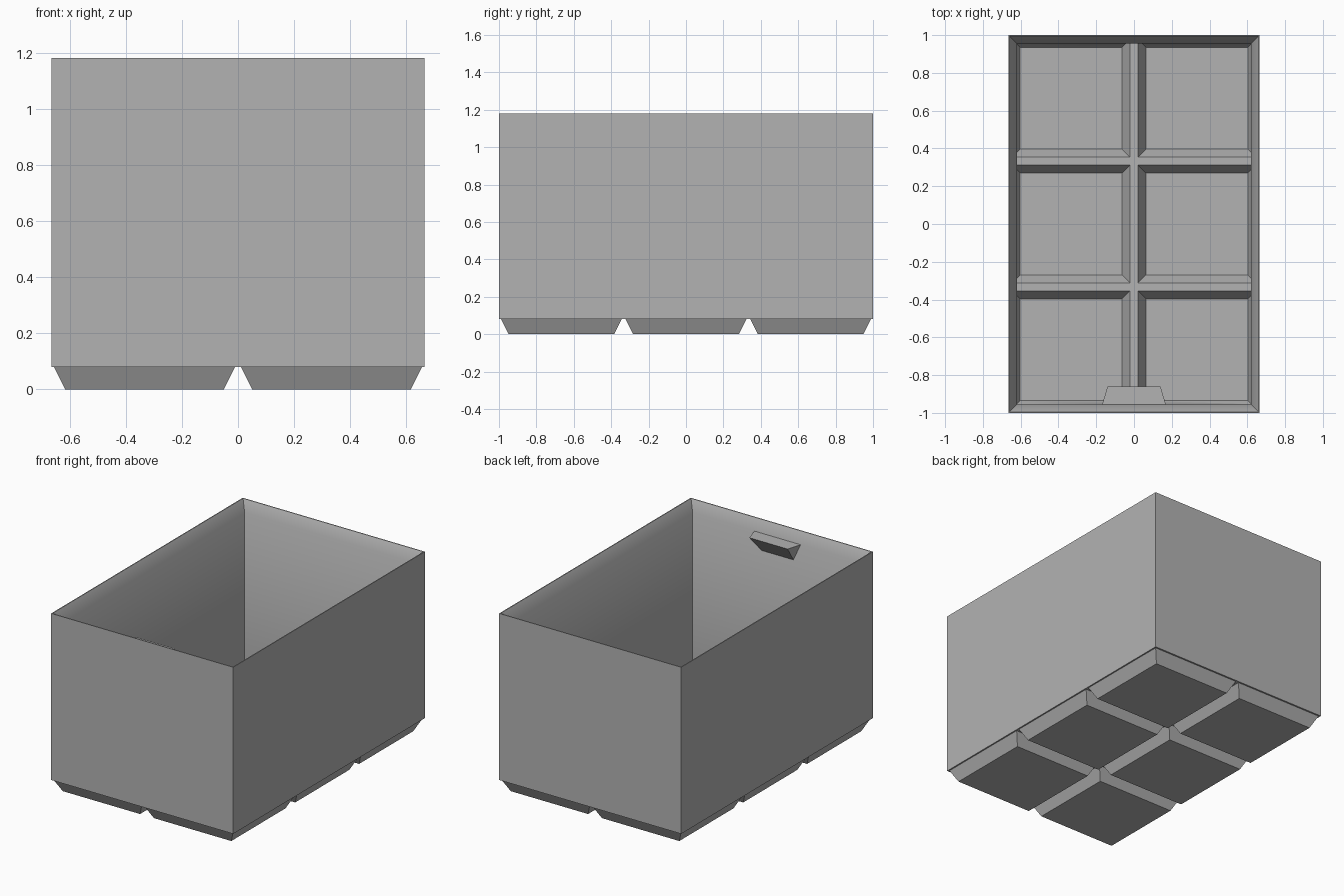
import bpy, bmesh, math
from mathutils import Vector

if "Cube" in bpy.data.objects:
    bpy.data.objects.remove(bpy.data.objects["Cube"])

PITCH = 2 / 3                      # size of one foot cell
HX, HY = 0.665, 1.0                # outer half sizes
WALL = 0.045
BASE, LIP, TOP = 0.08, 1.11, 1.18  # heights of body bottom, lip and rim
RIB = 0.10                         # height of the floor ribs

grey = bpy.data.materials.new("plain grey")
grey.use_nodes = True
COLOUR = (0.45, 0.45, 0.45, 1)
grey.diffuse_color = COLOUR
grey.node_tree.nodes["Principled BSDF"].inputs["Base Color"].default_value = COLOUR


def loft(bm, rings, cx=0, cy=0):
    """Closed solid through stacked rectangles (half x, half y, z)."""
    loops = []
    for hx, hy, z in rings:
        corners = ((-hx, -hy), (hx, -hy), (hx, hy), (-hx, hy))
        loops.append([bm.verts.new((cx + x, cy + y, z)) for x, y in corners])
    bm.faces.new(loops[0][::-1])
    bm.faces.new(loops[-1])
    for a, b in zip(loops, loops[1:]):
        for i in range(4):
            j = (i + 1) % 4
            bm.faces.new((a[i], a[j], b[j], b[i]))


def make(name, bm):
    bmesh.ops.recalc_face_normals(bm, faces=bm.faces)
    mesh = bpy.data.meshes.new(name)
    bm.to_mesh(mesh)
    bm.free()
    mesh.materials.append(grey)
    obj = bpy.data.objects.new(name, mesh)
    bpy.context.collection.objects.link(obj)
    return obj


def solid(name, rings):
    bm = bmesh.new()
    loft(bm, rings)
    return make(name, bm)


def cells(name, profile, clip=False):
    """One lofted block per cell in a two by three layout."""
    bm = bmesh.new()
    for cx in (-PITCH / 2, PITCH / 2):
        for cy in (-PITCH, 0, PITCH):
            loft(bm, [(h, h, z) for h, z in profile], cx, cy)
    if clip:
        for axis, limit in ((Vector((1, 0, 0)), HX - WALL), (Vector((0, 1, 0)), HY - WALL)):
            for n in (axis, -axis):
                bmesh.ops.bisect_plane(bm, geom=bm.verts[:] + bm.edges[:] + bm.faces[:],
                                       plane_co=n * limit, plane_no=n, clear_outer=True)
                bmesh.ops.holes_fill(bm, edges=[e for e in bm.edges if e.is_boundary])
    return make(name, bm)


def boolean(target, other, operation):
    mod = target.modifiers.new(other.name, "BOOLEAN")
    mod.operation, mod.solver, mod.object = operation, "EXACT", other
    bpy.context.view_layer.objects.active = target
    bpy.ops.object.modifier_apply(modifier=mod.name)
    bpy.data.objects.remove(other)


# Body with tapered feet
body = solid("bin_body", [(HX, HY, BASE), (HX, HY, TOP)])
boolean(body, cells("feet", [(0.2825, 0), (0.3225, BASE), (0.3225, BASE + 0.01)]), "UNION")

# Inside space, flaring out at the stacking lip
ix, iy = HX - WALL, HY - WALL
boolean(body, solid("cavity", [(ix, iy, RIB), (ix, iy, LIP),
                               (HX - 0.006, HY - 0.006, TOP), (HX - 0.006, HY - 0.006, TOP + 0.1)]),
        "DIFFERENCE")

# Floor pockets inside the feet
boolean(body, cells("pockets", [(0.269, 0.02), (0.312, RIB), (0.312, RIB + 0.02)], True), "DIFFERENCE")

# Label tab: a wedge on the inside of the front wall
bm = bmesh.new()
back = -iy - 0.005
points = [(0.17, back, LIP), (0.14, -0.86, LIP), (0.115, back, 0.99)]
left, right = ([bm.verts.new((s * x, y, z)) for x, y, z in points] for s in (1, -1))
bm.faces.new(left)
bm.faces.new(right)
for i in range(3):
    j = (i + 1) % 3
    bm.faces.new((left[i], left[j], right[j], right[i]))
tab = make("label_tab", bm)

# Smooth lip, sharp corners
bpy.ops.object.select_all(action="DESELECT")
body.select_set(True)
bpy.context.view_layer.objects.active = body
bpy.ops.object.shade_smooth_by_angle(angle=math.radians(35))
